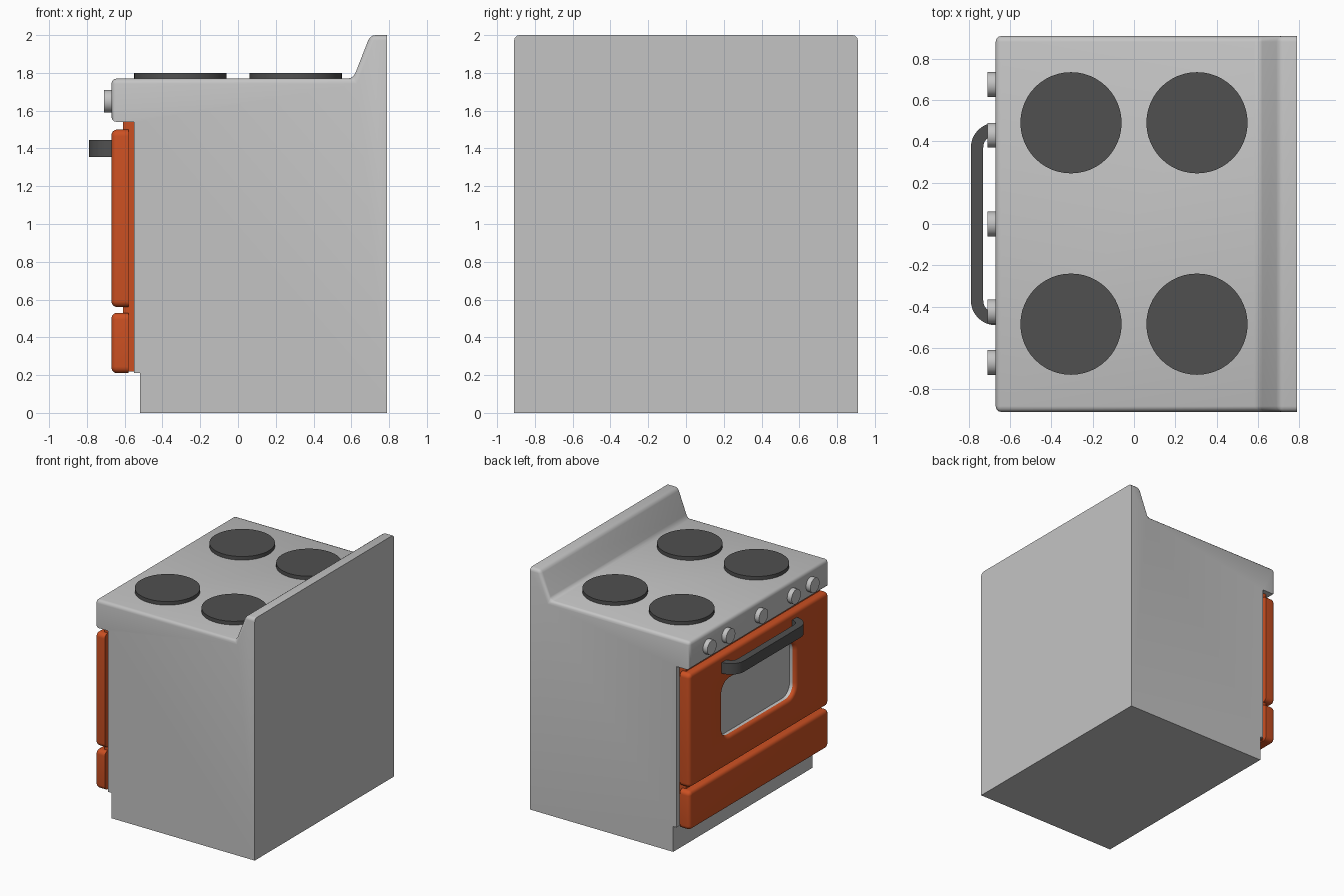
import bpy, bmesh, math
from mathutils import Matrix

if "Cube" in bpy.data.objects:
    bpy.data.objects.remove(bpy.data.objects["Cube"])


def material(name, rgb):
    m = bpy.data.materials.new(name)
    m.diffuse_color = (*rgb, 1)
    m.use_nodes = True
    m.node_tree.nodes["Principled BSDF"].inputs["Base Color"].default_value = m.diffuse_color
    return m


GRAY = material("light_gray", (0.55, 0.55, 0.55))
ORANGE = material("burnt_orange", (0.60, 0.08, 0.016))
DARK = material("dark_gray", (0.08, 0.08, 0.08))


def finish(bm, name, *mats):
    """Turn a bmesh into an object, smooth except at hard edges."""
    bmesh.ops.recalc_face_normals(bm, faces=bm.faces)
    me = bpy.data.meshes.new(name)
    bm.to_mesh(me)
    bm.free()
    for m in mats:
        me.materials.append(m)
    for p in me.polygons:
        p.use_smooth = True
    me.set_sharp_from_angle(angle=math.radians(35))
    ob = bpy.data.objects.new(name, me)
    bpy.context.collection.objects.link(ob)
    return ob


def prism(lower, upper):
    """Join two equal outlines into a closed solid."""
    bm = bmesh.new()
    a = [bm.verts.new(p) for p in lower]
    b = [bm.verts.new(p) for p in upper]
    bm.faces.new(a)
    bm.faces.new(b)
    for i in range(len(a)):
        j = (i + 1) % len(a)
        bm.faces.new((a[i], a[j], b[j], b[i]))
    return bm, a, b


def cylinder(name, radius, depth, matrix, mat, sides):
    bm = bmesh.new()
    bmesh.ops.create_cone(bm, cap_ends=True, segments=sides, radius1=radius,
                          radius2=radius, depth=depth, matrix=matrix)
    return finish(bm, name, mat)


def rounded_ring(x, hw, z0, z1, r, n=6):
    """Rounded rectangle in the YZ plane at depth x."""
    pts = []
    corners = [(hw, z1), (-hw, z1), (-hw, z0), (hw, z0)]
    for k, (y, z) in enumerate(corners):
        cy = y - math.copysign(r, y)
        cz = z - r if z == z1 else z + r
        for i in range(n + 1):
            t = (k + i / n) * math.pi / 2
            pts.append((x, cy + r * math.cos(t), cz + r * math.sin(t)))
    return pts


def loft(name, rings, mats, switch=999):
    """Bridge rings in order; from ring 'switch' on use the second material."""
    bm = bmesh.new()
    loops = [[bm.verts.new(p) for p in rounded_ring(*r)] for r in rings]
    bm.faces.new(loops[0])
    for k in range(len(loops) - 1):
        a, b = loops[k], loops[k + 1]
        for i in range(len(a)):
            j = (i + 1) % len(a)
            f = bm.faces.new((a[i], a[j], b[j], b[i]))
            f.material_index = int(k >= switch)
    bm.faces.new(loops[-1]).material_index = int(len(loops) > switch)
    return finish(bm, name, *mats)


# Body: side profile extruded across the width, upper edges rounded
profile = [(-0.55, 1.54), (-0.67, 1.54), (-0.67, 1.77), (0.61, 1.77), (0.70, 2.0),
           (0.79, 2.0), (0.79, 0), (-0.52, 0), (-0.52, 0.21), (-0.55, 0.21)]
bm, left, right = prism([(x, -0.91, z) for x, z in profile],
                        [(x, 0.91, z) for x, z in profile])
round_edges = [bm.edges.get((left[i], right[i])) for i in range(1, 5)]
for side in (left, right):
    round_edges += [bm.edges.get((side[i], side[i + 1])) for i in range(1, 5)]
bmesh.ops.recalc_face_normals(bm, faces=bm.faces)
bmesh.ops.bevel(bm, geom=round_edges, offset=0.028, offset_type='OFFSET',
                segments=3, profile=0.5, affect='EDGES', clamp_overlap=True)
finish(bm, "stove_body", GRAY)

# Recessed panel behind the door and drawer
bm = bmesh.new()
bmesh.ops.create_cube(bm, size=1, matrix=Matrix.Translation((-0.575, 0, 0.88))
                      @ Matrix.Diagonal((0.07, 1.74, 1.32, 1)))
finish(bm, "inner_panel", ORANGE)


def front_plate(z0, z1):
    """Rings of a full-width plate with a rounded front edge."""
    rings = [(-0.58, 0.91, z0, z1, 0.035)]
    for i in range(5):
        t = i / 4 * math.pi / 2
        d = 0.03 * (1 - math.cos(t))
        rings.append((-0.64 - 0.03 * math.sin(t), 0.91 - d, z0 + d, z1 - d, 0.035 - d))
    return rings


# Drawer
loft("drawer", front_plate(0.21, 0.53), [ORANGE])

# Door with a rounded window opening, gray lining and pane
rings = front_plate(0.56, 1.50)
for i in range(5):
    t = i / 4 * math.pi / 2
    d = 0.03 * math.sin(t)
    rings.append((-0.67 + 0.03 * (1 - math.cos(t)), 0.51 - d, 0.77 + d, 1.30 - d, 0.13 - d))
lining = len(rings) - 1
rings.append((-0.612, 0.48, 0.80, 1.27, 0.10))
loft("oven_door", rings, [ORANGE, GRAY], lining)

# Handle: U-shaped bar with rounded corners
outer, inner = [(-0.66, 0.49)], [(-0.66, 0.43)]
for s in (1, -1):
    for i in range(9):
        t = (i if s > 0 else 8 - i) / 8 * math.pi / 2
        for path, r in ((outer, 0.12), (inner, 0.06)):
            path.append((-0.67 - r * math.sin(t), s * (0.37 + r * math.cos(t))))
outer.append((-0.66, -0.49))
inner.append((-0.66, -0.43))
outline = outer + inner[::-1]
bm, _, _ = prism([(x, y, 1.355) for x, y in outline], [(x, y, 1.445) for x, y in outline])
finish(bm, "door_handle", DARK)

# Control knobs
for i, y in enumerate((-0.67, -0.425, 0, 0.43, 0.675)):
    cylinder(f"knob_{i + 1}", 0.06, 0.05, Matrix.Translation((-0.685, y, 1.65))
             @ Matrix.Rotation(math.pi / 2, 4, 'Y'), GRAY, 32)

# Hot plates
for i, x in enumerate((-0.305, 0.305)):
    for j, y in enumerate((-0.485, 0.49)):
        cylinder(f"burner_{2 * i + j + 1}", 0.245, 0.04,
                 Matrix.Translation((x, y, 1.78)), DARK, 48)
